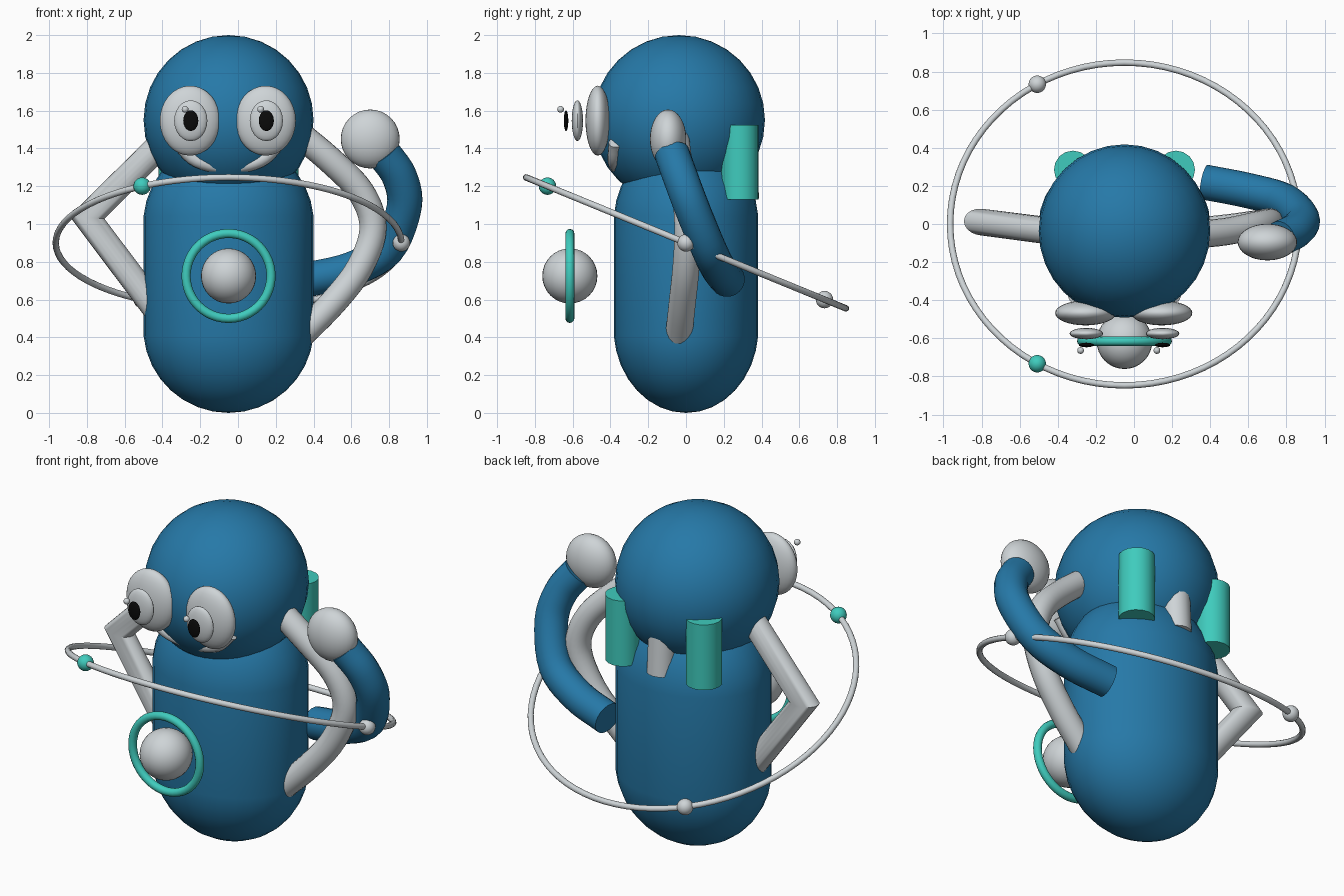
import bpy, bmesh, math
from mathutils import Vector, Matrix

if "Cube" in bpy.data.objects:
    bpy.data.objects.remove(bpy.data.objects["Cube"])

CX = -0.05  # centre line of the figure


def material(name, rgb):
    m = bpy.data.materials.new(name)
    m.diffuse_color = (*rgb, 1)
    m.use_nodes = True
    m.node_tree.nodes["Principled BSDF"].inputs["Base Color"].default_value = m.diffuse_color
    return m


BLUE = material("blue", (0.019, 0.19, 0.39))
LIGHT = material("light_grey", (0.62, 0.66, 0.68))
TEAL = material("teal", (0.05, 0.60, 0.51))
BLACK = material("black", (0.003, 0.003, 0.003))


def finish(name, bm, mat):
    bmesh.ops.recalc_face_normals(bm, faces=bm.faces[:])
    me = bpy.data.meshes.new(name)
    bm.to_mesh(me)
    bm.free()
    me.materials.append(mat)
    ob = bpy.data.objects.new(name, me)
    bpy.context.collection.objects.link(ob)
    bpy.ops.object.select_all(action='DESELECT')
    ob.select_set(True)
    bpy.context.view_layer.objects.active = ob
    bpy.ops.object.shade_smooth_by_angle(angle=math.radians(40))
    return ob


def ball(name, loc, radii, mat, segs=32, rings=16, stretch=0):
    """Ellipsoid; stretch lifts its upper half to make a capsule."""
    bm = bmesh.new()
    bmesh.ops.create_uvsphere(bm, u_segments=segs, v_segments=rings, radius=1)
    bmesh.ops.scale(bm, vec=radii, verts=bm.verts)
    for v in bm.verts:
        if v.co.z > 0:
            v.co.z += stretch
    bmesh.ops.translate(bm, vec=loc, verts=bm.verts)
    return finish(name, bm, mat)


def smooth_path(pts, steps=5):
    """Catmull-Rom curve through the points."""
    p = [Vector(q) for q in pts]
    p = [2 * p[0] - p[1]] + p + [2 * p[-1] - p[-2]]
    out = []
    for i in range(1, len(p) - 2):
        a, b, c, d = p[i - 1:i + 3]
        for k in range(steps):
            t = k / steps
            out.append(0.5 * (2 * b + (c - a) * t + (2 * a - 5 * b + 4 * c - d) * t * t
                              + (3 * b - a - 3 * c + d) * t ** 3))
    return out + [p[-2]]


def tube(name, pts, r, mat, sides=20, closed=False):
    """Round tube along a path, with mitred corners."""
    p = [Vector(q) for q in pts]
    n = len(p)
    bm = bmesh.new()
    rings = []
    offsets = None
    for i in range(n):
        d_in = (p[i] - p[i - 1]).normalized() if i or closed else (p[1] - p[0]).normalized()
        d_out = (p[(i + 1) % n] - p[i]).normalized() if i < n - 1 or closed else d_in
        if offsets is None:
            u = d_in.orthogonal().normalized()
            w = d_in.cross(u)
            offsets = [r * (math.cos(a) * u + math.sin(a) * w)
                       for a in (2 * math.pi * k / sides for k in range(sides))]
        plane = (d_in + d_out).normalized()
        # slide each edge along its direction onto the bisecting plane
        mitre = [o - d_in * (o.dot(plane) / d_in.dot(plane)) for o in offsets]
        rings.append([bm.verts.new(p[i] + o) for o in mitre])
        offsets = [o - d_out * o.dot(d_out) for o in mitre]
        offsets = [o.normalized() * r for o in offsets]
    for a, b in zip(rings, rings[1:]):
        for k in range(sides):
            j = (k + 1) % sides
            bm.faces.new((a[k], a[j], b[j], b[k]))
    bm.faces.new(rings[0])
    bm.faces.new(rings[-1])
    return finish(name, bm, mat)


def torus(name, loc, major, minor, tilt, mat, segs=64, sides=12):
    """Ring lying in the xy plane, then tilted about x."""
    bm = bmesh.new()
    grid = []
    for i in range(segs):
        a = 2 * math.pi * i / segs
        row = []
        for k in range(sides):
            b = 2 * math.pi * k / sides
            q = major + minor * math.cos(b)
            row.append(bm.verts.new((q * math.cos(a), q * math.sin(a), minor * math.sin(b))))
        grid.append(row)
    for i in range(segs):
        for k in range(sides):
            i2, k2 = (i + 1) % segs, (k + 1) % sides
            bm.faces.new((grid[i][k], grid[i2][k], grid[i2][k2], grid[i][k2]))
    bm.transform(Matrix.Translation(loc) @ Matrix.Rotation(tilt, 4, 'X'))
    return finish(name, bm, mat)


# body and head
ball("body", (CX, 0, 0.45), (0.452, 0.384, 0.45), BLUE, rings=17, stretch=0.55)
ball("head", (CX, -0.037, 1.55), (0.45, 0.455, 0.45), BLUE)

# eyes
for side, s in (("left", -1), ("right", 1)):
    x = CX + 0.2 * s
    ball(side + "_eye", (x - 0.004, -0.467, 1.547), (0.16, 0.065, 0.185), LIGHT)
    ball(side + "_iris", (x, -0.575, 1.547), (0.088, 0.03, 0.108), LIGHT, 24, 12)
    ball(side + "_pupil", (x, -0.635, 1.547), (0.04, 0.012, 0.055), BLACK, 20, 10)
    ball(side + "_eye_glint", (x - 0.03, -0.664, 1.607), (0.018, 0.018, 0.018), LIGHT, 12, 8)

# smile, mostly sunk into the head
tube("smile", smooth_path([(CX - 0.27, -0.375, 1.43), (CX - 0.17, -0.38, 1.335),
                           (CX, -0.365, 1.30), (CX + 0.17, -0.38, 1.335),
                           (CX + 0.27, -0.375, 1.43)]), 0.035, LIGHT, 12)

# belly ball with its ring
ball("belly_ball", (CX, -0.615, 0.725), (0.146, 0.146, 0.146), LIGHT)
torus("belly_ring", (CX, -0.615, 0.725), 0.225, 0.024, math.pi / 2, TEAL, 48)

# tilted orbit ring and its beads
TILT = -math.atan2(0.348, 0.85)
torus("orbit_ring", (CX, 0, 0.9), 0.915, 0.017, TILT, LIGHT, 80)
for i, mat in enumerate((LIGHT, LIGHT, TEAL)):
    a = math.radians(120 * i)
    spot = Matrix.Rotation(TILT, 3, 'X') @ Vector((0.915 * math.cos(a), 0.915 * math.sin(a), 0))
    ball("orbit_bead_%d" % i, spot + Vector((CX, 0, 0.9)), (0.046,) * 3, mat, 20, 12)

# pale arms: one with a sharp elbow, one bowed
tube("elbow_arm", [(-0.35, -0.05, 1.48), (-0.80, 0.01, 1.035), (-0.36, -0.045, 0.45)], 0.07, LIGHT)
tube("bowed_arm", smooth_path([(0.28, -0.06, 1.51), (0.48, -0.04, 1.345), (0.65, -0.005, 1.17),
                               (0.715, 0.01, 0.98), (0.645, 0.0, 0.77), (0.5, -0.02, 0.58),
                               (0.31, -0.04, 0.39)]), 0.072, LIGHT)

# blue raised arm with hand
tube("raised_arm", smooth_path([(0.37, 0.22, 0.705), (0.6, 0.175, 0.76), (0.79, 0.12, 0.87),
                                (0.88, 0.03, 1.09), (0.855, -0.03, 1.25),
                                (0.77, -0.075, 1.375)]), 0.093, BLUE)
ball("hand", (0.70, -0.095, 1.45), (0.156, 0.096, 0.156), LIGHT)

# back canisters and the stub between them
for side, s in (("left", -1), ("right", 1)):
    x = CX + 0.27 * s
    tube(side + "_canister", [(x, 0.285, 1.13), (x, 0.285, 1.525)], 0.1, TEAL, 16)
tube("back_stub", [(CX, 0.305, 1.13), (CX, 0.29, 1.4)], 0.082, LIGHT, 16)
